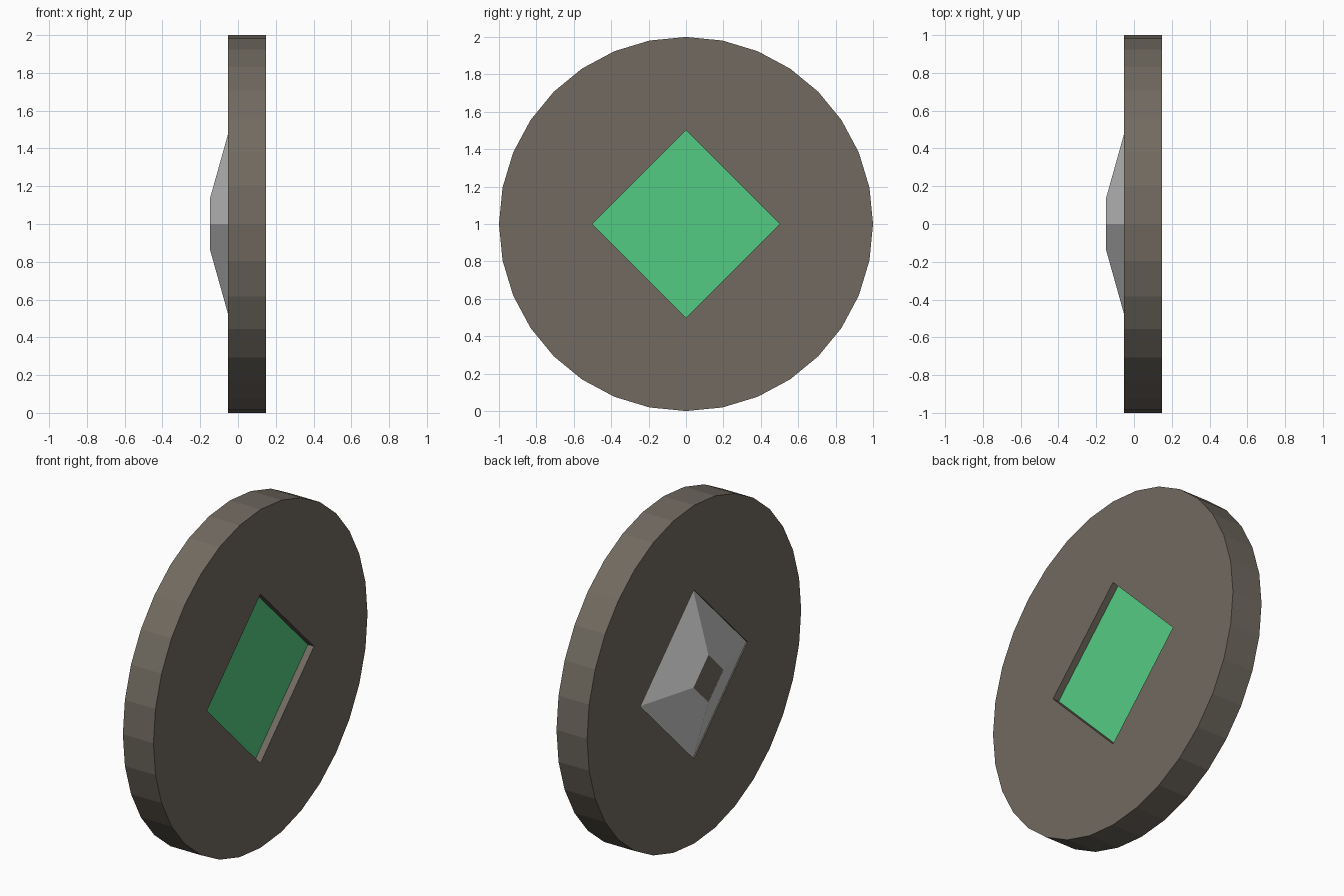
import bpy, bmesh
from math import pi
from mathutils import Matrix

if "Cube" in bpy.data.objects:
    bpy.data.objects.remove(bpy.data.objects["Cube"])


def material(name, rgb):
    m = bpy.data.materials.new(name)
    m.diffuse_color = (*rgb, 1)
    m.use_nodes = True
    m.node_tree.nodes["Principled BSDF"].inputs["Base Color"].default_value = m.diffuse_color
    return m


def solid(name, sides, r0, r1, x0, x1, mat=None):
    """Prism or frustum along x: radius r0 at x0, r1 at x1."""
    bm = bmesh.new()
    bmesh.ops.create_cone(bm, cap_ends=True, segments=sides,
                          radius1=r0, radius2=r1, depth=x1 - x0)
    bm.transform(Matrix.Translation(((x0 + x1) / 2, 0, 1)) @ Matrix.Rotation(pi / 2, 4, 'Y'))
    me = bpy.data.meshes.new(name)
    bm.to_mesh(me)
    bm.free()
    ob = bpy.data.objects.new(name, me)
    bpy.context.collection.objects.link(ob)
    if mat:
        me.materials.append(mat)
    return ob


brown = material("brown", (0.165, 0.144, 0.117))
green = material("green", (0.088, 0.597, 0.231))
grey = material("grey", (0.8, 0.8, 0.8))

# Round disc with a diamond window through it
disc = solid("disc", 32, 1, 1, -0.053, 0.147, brown)
cutter = solid("window_cutter", 4, 0.5, 0.5, -0.3, 0.3, brown)
cutter.hide_render = True
cutter.hide_viewport = True
cut = disc.modifiers.new("window", 'BOOLEAN')
cut.operation = 'DIFFERENCE'
cut.solver = 'EXACT'
cut.object = cutter

# Recessed green panel
solid("panel", 4, 0.5, 0.5, 0.06, 0.107, green)

# Tapered grey housing behind the panel, with a brown end cap
housing = solid("housing", 4, 0.14, 0.5, -0.147, -0.046, grey)
housing.data.materials.append(brown)
min(housing.data.polygons, key=lambda p: p.center.x).material_index = 1
